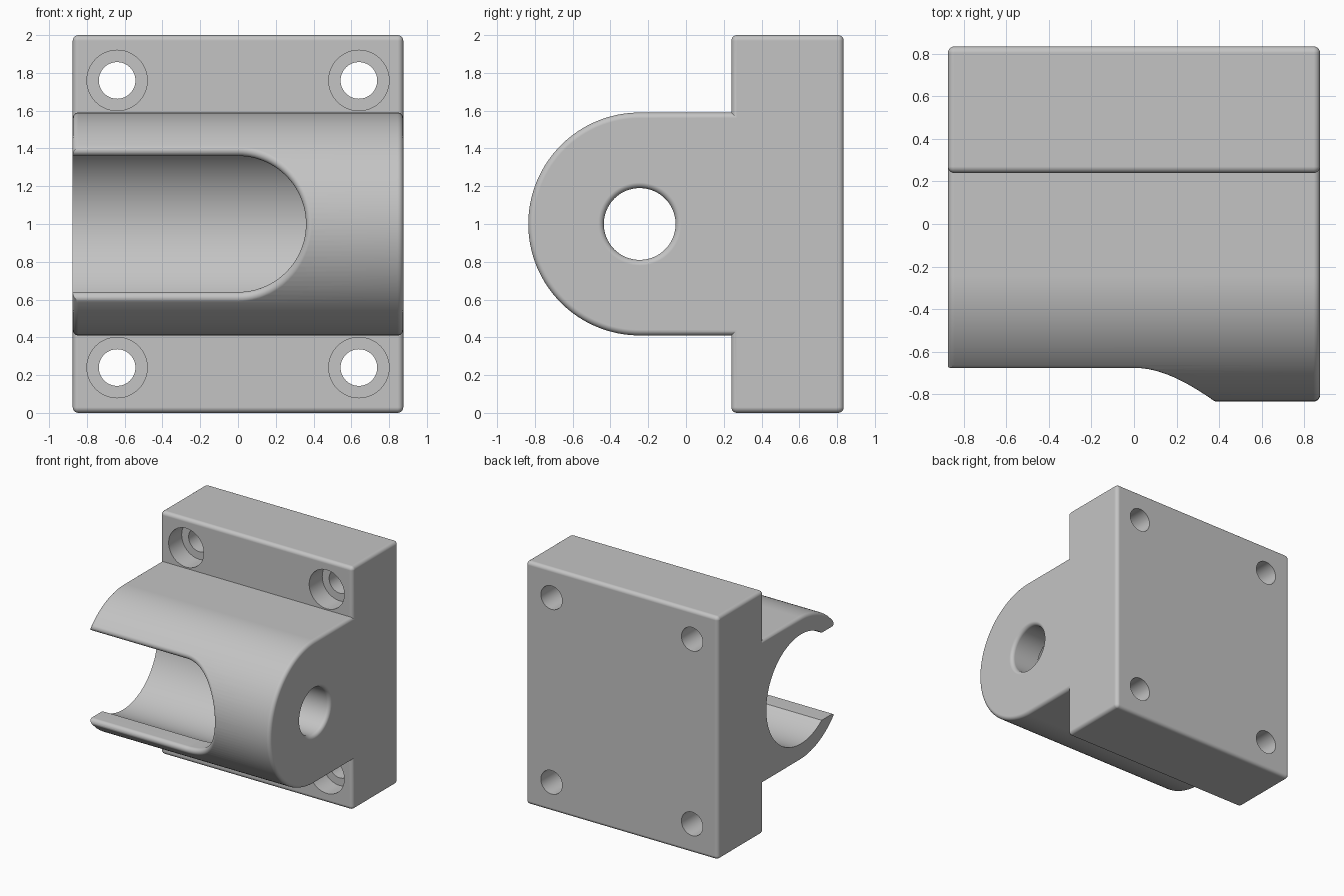
import bpy
import bmesh
from math import sin, cos, pi, sqrt
from mathutils import Vector

if "Cube" in bpy.data.objects:
    bpy.data.objects.remove(bpy.data.objects["Cube"])

HALF_X = 0.875           # half width
FRONT, BACK = 0.24, 0.835  # plate faces
AXIS_Y, AXIS_Z = -0.245, 1.0
R_OUT, R_BORE, R_HOLE = 0.59, 0.45, 0.19
R_SLOT = 0.36
FILLET = 0.03
STEPS = 6

grey = bpy.data.materials.new("plain_grey")
grey.use_nodes = True
colour = (0.55, 0.55, 0.55, 1)
grey.diffuse_color = colour
grey.node_tree.nodes["Principled BSDF"].inputs["Base Color"].default_value = colour


def loft(name, rings):
    """Skin closed rings of equal length and cap both ends."""
    bm = bmesh.new()
    loops = [[bm.verts.new(p) for p in ring] for ring in rings]
    n = len(loops[0])
    for a, b in zip(loops, loops[1:]):
        for i in range(n):
            j = (i + 1) % n
            bm.faces.new((a[i], a[j], b[j], b[i]))
    bm.faces.new(loops[0])
    bm.faces.new(loops[-1])
    bmesh.ops.remove_doubles(bm, verts=bm.verts, dist=1e-5)
    bmesh.ops.recalc_face_normals(bm, faces=bm.faces)
    mesh = bpy.data.meshes.new(name)
    bm.to_mesh(mesh)
    bm.free()
    mesh.materials.append(grey)
    obj = bpy.data.objects.new(name, mesh)
    bpy.context.collection.objects.link(obj)
    return obj


def circle(r, n):
    return [(r * cos(2 * pi * i / n), r * sin(2 * pi * i / n)) for i in range(n)]


def section(x, corner):
    """Side outline of plate and round housing, shrunk towards the ends."""
    d = FILLET - corner
    r = R_OUT - d
    n = 64
    pts = [(AXIS_Y + r * cos(pi / 2 + pi * i / n), AXIS_Z + r * sin(pi / 2 + pi * i / n))
           for i in range(n + 1)]
    pts.append((FRONT + d, AXIS_Z - r))
    near, far = FRONT + FILLET, BACK - FILLET
    low, high = FILLET, 2 - FILLET
    centres = [(near, low), (far, low), (far, high), (near, high)]
    for k, (cy, cz) in enumerate(centres):
        for i in range(STEPS + 1):
            a = pi + (k + i / STEPS) * pi / 2
            pts.append((cy + corner * cos(a), cz + corner * sin(a)))
    pts.append((FRONT + d, AXIS_Z + r))
    return [(x, y, z) for y, z in pts]


# Body: plate and housing in one piece, with rounded rims
ends = [(HALF_X - FILLET + FILLET * sin(t), FILLET * cos(t))
        for t in (pi / 2 * i / STEPS for i in range(STEPS + 1))]
body = loft("mounting_block",
            [section(-x, c) for x, c in reversed(ends)] + [section(x, c) for x, c in ends])

# Bore, end wall hole and its rounded mouth
bore_profile = [(-1, R_BORE), (0.62, R_BORE), (0.62, R_HOLE)]
for i in range(STEPS + 1):
    a = pi / 2 * i / STEPS
    bore_profile.append((HALF_X - FILLET + FILLET * sin(a),
                         R_HOLE + FILLET * (1 - cos(a))))
bore_profile.append((0.95, R_HOLE + FILLET))
cutters = [loft("bore_cutter", [[(x, AXIS_Y + u, AXIS_Z + v) for u, v in circle(r, 96)]
                                for x, r in bore_profile])]


# Front slot with a rounded lip that follows the housing
def slot_line(px, nx, nz):
    """Cut line from inside the bore, over the lip, to clear air."""
    reach = R_SLOT + FILLET
    cx, cz = px + reach * nx, reach * nz
    ball = Vector((cx, -sqrt((R_OUT - FILLET) ** 2 - cz * cz), cz))
    wall = Vector((-nx, 0, -nz))
    out = Vector((0, ball.y, ball.z)).normalized()
    lip = [ball + FILLET * wall.slerp(out, i / STEPS) for i in range(STEPS + 1)]
    start = Vector((lip[0].x, 0, lip[0].z))
    stop = Vector((lip[-1].x, -0.8, lip[-1].z))
    shift = Vector((0, AXIS_Y, AXIS_Z))
    return [p + shift for p in [start] + lip + [stop]]


arc = [-pi / 2 + pi * i / 48 for i in range(49)]
lines = [slot_line(-1, 0, -1)]
lines += [slot_line(0, cos(a), sin(a)) for a in arc]
lines += [slot_line(-1, 0, 1)]
cutters.append(loft("slot_cutter", list(zip(*lines))))

# Four counterbored screw holes
screw_profile = [(0.1, 0.16), (0.41, 0.16), (0.41, 0.097), (1, 0.097)]
for sx in (-0.64, 0.64):
    for sz in (0.24, 1.76):
        cutters.append(loft("screw_cutter", [[(sx + u, y, sz + v) for u, v in circle(r, 48)]
                                             for y, r in screw_profile]))

# Cut everything out of the block
bpy.ops.object.select_all(action="DESELECT")
bpy.context.view_layer.objects.active = body
body.select_set(True)
for cutter in cutters:
    cutter.hide_render = True
    mod = body.modifiers.new("cut", "BOOLEAN")
    mod.operation = "DIFFERENCE"
    mod.solver = "EXACT"
    mod.object = cutter
    bpy.ops.object.modifier_apply(modifier=mod.name)
    bpy.data.objects.remove(cutter)

# Smooth the curves while flat faces stay flat
bpy.ops.object.shade_smooth_by_angle(angle=pi / 6)
weighted = body.modifiers.new("flat_faces", "WEIGHTED_NORMAL")
weighted.keep_sharp = True
